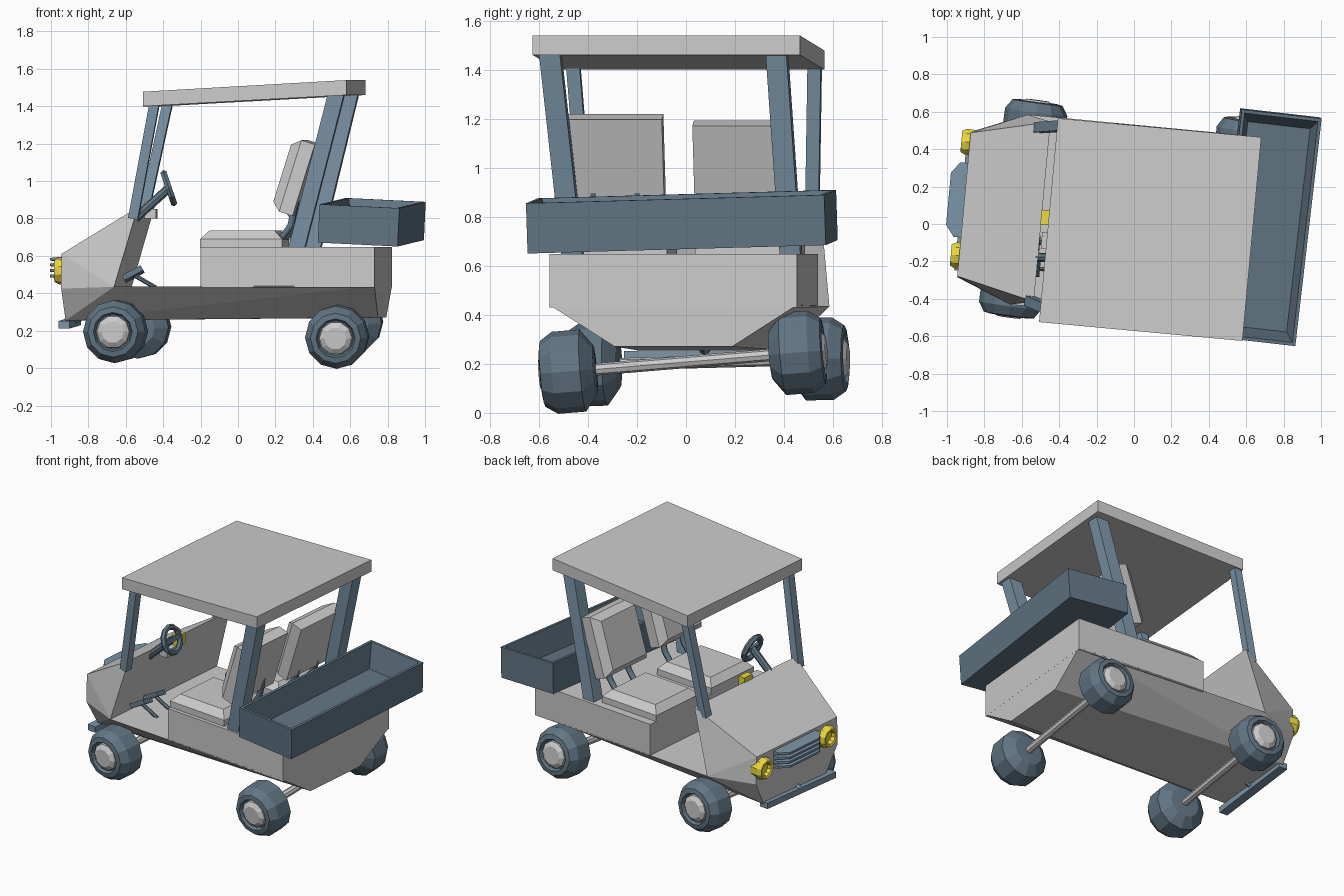
import bpy, bmesh, math
from mathutils import Matrix, Vector

if "Cube" in bpy.data.objects:
    bpy.data.objects.remove(bpy.data.objects["Cube"])

YAW = Matrix.Rotation(math.radians(-5.3), 4, 'Z')   # whole cart sits slightly turned
CEN = 0.02                                          # body centre line


def mat(name, col):
    m = bpy.data.materials.new(name)
    m.diffuse_color = (*col, 1)
    m.use_nodes = True
    m.node_tree.nodes["Principled BSDF"].inputs["Base Color"].default_value = m.diffuse_color
    return m


SLATE = mat("dark_slate", (0.12, 0.18, 0.23))
STEEL = mat("steel_blue", (0.20, 0.30, 0.39))
YELLOW = mat("yellow", (0.85, 0.70, 0.05))


def finish(name, bm, matrix=None, material=None):
    bmesh.ops.recalc_face_normals(bm, faces=bm.faces)
    me = bpy.data.meshes.new(name)
    bm.to_mesh(me)
    bm.free()
    ob = bpy.data.objects.new(name, me)
    bpy.context.collection.objects.link(ob)
    if matrix is not None:
        ob.matrix_world = matrix
    if material:
        me.materials.append(material)
    return ob


def hull(name, pts, matrix=YAW, material=None):
    bm = bmesh.new()
    vs = [bm.verts.new(p) for p in pts]
    bmesh.ops.convex_hull(bm, input=vs)
    bmesh.ops.dissolve_limit(bm, angle_limit=0.01, verts=bm.verts, edges=bm.edges)
    return finish(name, bm, matrix, material)


def sym(pts, c=CEN):
    """(u, half width, z) -> points on both sides of the centre line"""
    return [(u, c + s * w, z) for u, w, z in pts for s in (-1, 1)]


def box(name, size, matrix, material=None):
    bm = bmesh.new()
    bmesh.ops.create_cube(bm, size=1, matrix=Matrix.Diagonal((*size, 1)))
    return finish(name, bm, matrix, material)


def along(p, q, at=0.5):
    """frame with z running from p to q"""
    p, q = Vector(p), Vector(q)
    z = (q - p).normalized()
    x = Vector((1, 0, 0)) if abs(z.x) < 0.9 else Vector((0, 0, 1))
    x = YAW.to_3x3() @ x
    y = z.cross(x).normalized()
    x = y.cross(z)
    m = Matrix((x, y, z)).transposed().to_4x4()
    m.translation = p.lerp(q, at)
    return m


def bar(name, p, q, w, d, material=None):
    return box(name, (w, d, (Vector(q) - Vector(p)).length), along(p, q), material)


def lathe(name, prof, matrix, material=None, n=12):
    """profile of (axial, radius) spun about local z"""
    bm = bmesh.new()
    vs = [bm.verts.new((r, 0, a)) for a, r in prof]
    es = [bm.edges.new(e) for e in zip(vs, vs[1:])]
    bmesh.ops.spin(bm, geom=vs + es, cent=(0, 0, 0), axis=(0, 0, 1),
                   angle=2 * math.pi, steps=n)
    bmesh.ops.remove_doubles(bm, verts=bm.verts, dist=1e-4)
    return finish(name, bm, matrix, material)


def rod(name, p, q, r, material=None, n=8):
    h = (Vector(q) - Vector(p)).length / 2
    return lathe(name, [(-h, 0), (-h, r), (h, r), (h, 0)], along(p, q), material, n)


def pad(name, w, l, skirt, top, inset, matrix):
    pts = [(sx * (l / 2 - i), sy * (w / 2 - i), z)
           for z, i in ((0, 0), (skirt, 0), (top, inset)) for sx in (-1, 1) for sy in (-1, 1)]
    return hull(name, pts, matrix)


# Body: tapered floor pan, wedge hood, seat base
hull("floor_pan", sym([(-0.915, 0.39, 0.425), (-0.62, 0.51, 0.435), (0.778, 0.507, 0.44),
                       (-0.90, 0.30, 0.255), (0.772, 0.24, 0.27)]))
hull("hood", sym([(-0.915, 0.39, 0.425), (-0.915, 0.385, 0.61), (-0.62, 0.51, 0.435),
                  (-0.495, 0.483, 0.86)]))
hull("seat_base", sym([(u, 0.507, z) for u in (-0.156, 0.778) for z in (0.43, 0.648)]))

# Roof
hull("roof", sym([(-0.457, 0.547, 1.40), (-0.457, 0.547, 1.478),
                  (0.635, 0.547, 1.46), (0.635, 0.547, 1.54)], -0.022))

# Roof posts
bar("rear_post_right", (0.31, -0.46, 0.62), (0.53, -0.555, 1.48), 0.085, 0.085, STEEL)
bar("rear_post_left", (0.395, 0.43, 0.62), (0.605, 0.37, 1.48), 0.085, 0.085, STEEL)
bar("front_post_right", (-0.56, -0.41, 0.80), (-0.445, -0.46, 1.42), 0.052, 0.055, STEEL)
bar("front_post_left", (-0.51, 0.515, 0.80), (-0.375, 0.525, 1.42), 0.052, 0.055, STEEL)

# Cargo box: hollowed, slightly tilted
bm = bmesh.new()
bmesh.ops.create_cube(bm, size=1, matrix=Matrix.Diagonal((0.43, 1.225, 0.205, 1)))
top = max(bm.faces, key=lambda f: f.calc_center_median().z)
bmesh.ops.inset_region(bm, faces=[top], thickness=0.025)
floor = bmesh.ops.extrude_discrete_faces(bm, faces=[top])["faces"][0]
for v in floor.verts:
    v.co = Vector((v.co.x * 0.85, v.co.y * 0.92, v.co.z - 0.16))
M = (Matrix.Translation((0.715, -0.017, 0.78)) @ Matrix.Rotation(math.radians(-6.6), 4, 'Z')
     @ Matrix.Rotation(math.radians(1.6), 4, 'X') @ Matrix.Rotation(math.radians(2.8), 4, 'Y'))
finish("cargo_box", bm, M, SLATE)

# Seats with curved back brackets
for side, v, drop in (("right", -0.257, 0), ("left", 0.268, 0.025)):
    pad(f"seat_cushion_{side}", 0.41, 0.44, 0.045, 0.09, 0.045,
        YAW @ Matrix.Translation((0.06, v, 0.645)))
    pad(f"seat_back_{side}", 0.40, 0.40, 0.075, 0.125, 0.04,
        YAW @ Matrix.Translation((0.395, v, 1.005 - drop))
        @ Matrix.Rotation(math.radians(-72.6), 4, 'Y'))
    for k, off in enumerate((-0.09, 0.09)):
        cu = bpy.data.curves.new("bracket", 'CURVE')
        cu.dimensions = '3D'
        cu.bevel_depth, cu.bevel_resolution = 0.02, 1
        path = [(0.20, 0.68), (0.27, 0.70), (0.315, 0.76), (0.345, 0.90)]
        sp = cu.splines.new('POLY')
        sp.points.add(len(path) - 1)
        for pt, (u, z) in zip(sp.points, path):
            pt.co = (u, v + off, z, 1)
        cu.materials.append(SLATE)
        ob = bpy.data.objects.new(f"seat_bracket_{side}_{k}", cu)
        ob.matrix_world = YAW
        bpy.context.collection.objects.link(ob)

# Axles, tyres and hubs
TYRE = [(-0.115, 0), (-0.11, 0.10), (-0.06, 0.168), (0.055, 0.168), (0.105, 0.135),
        (0.11, 0.105), (0.085, 0.095), (0.085, 0)]
HUB = [(0.07, 0), (0.07, 0.092), (0.10, 0.088), (0.118, 0.06), (0.118, 0)]
for end, R, L in (("front", (-0.655, -0.382, 0.196), (-0.53, 0.545, 0.22)),
                  ("rear", (0.53, -0.48, 0.168), (0.605, 0.455, 0.245))):
    rod(f"{end}_axle", R, L, 0.025)
    for side, p, q in (("right", L, R), ("left", R, L)):
        m = along(p, q, 1)
        lathe(f"{end}_{side}_tyre", TYRE, m, SLATE)
        lathe(f"{end}_{side}_hub", HUB, m, None, 10)

# Grille slats
for i in range(4):
    z = 0.475 + i * 0.03
    hull(f"grille_slat_{i}", sym([(-0.90, 0.20, z), (-0.90, 0.20, z + 0.03),
                                  (-0.955, 0.20, z + 0.028), (-0.955, 0.20, z + 0.012),
                                  (-1.0, 0.14, z + 0.024), (-1.0, 0.14, z + 0.010)], 0.043),
         YAW, STEEL)

# Headlights: cups with recessed lens
for side, v in (("right", -0.255), ("left", 0.355)):
    m = YAW @ Matrix.Translation((-0.90, v, 0.52)) @ Matrix.Rotation(math.radians(-90), 4, 'Y')
    lathe(f"headlight_{side}", [(-0.02, 0), (-0.02, 0.07), (0.035, 0.073), (0.06, 0.06),
                                (0.055, 0.045), (0.03, 0.04), (0.03, 0)], m, YELLOW, 10)

# Front bumper
bar("bumper", (-0.93, -0.25, 0.232), (-0.868, 0.40, 0.25), 0.06, 0.04, STEEL)
rod("bumper_mount", (-0.92, 0.08, 0.24), (-0.84, 0.075, 0.28), 0.025, STEEL)

# Steering column and wheel
hub, base = (-0.37, -0.185, 0.962), (-0.55, -0.175, 0.80)
rod("steering_column", base, hub, 0.024, SLATE)
bpy.ops.mesh.primitive_torus_add(major_segments=12, minor_segments=6,
                                 major_radius=0.082, minor_radius=0.019)
wheel = bpy.context.object
wheel.name = "steering_wheel"
wheel.matrix_world = along((-0.45, -0.185, 0.935), hub, 1)
wheel.data.materials.append(SLATE)
box("steering_spoke", (0.03, 0.16, 0.02), wheel.matrix_world.copy(), SLATE)

# Dash details
box("dash_block", (0.06, 0.09, 0.05), Matrix.Translation((-0.465, -0.09, 0.825)) @ YAW)
box("dash_switch", (0.045, 0.08, 0.07), Matrix.Translation((-0.475, 0.035, 0.855)) @ YAW, YELLOW)

# Pedals
for k, y in enumerate((-0.10, -0.24)):
    bar(f"pedal_{k}", (-0.61, y, 0.475), (-0.51, y, 0.53), 0.03, 0.085, SLATE)
    rod(f"pedal_arm_{k}", (-0.56, y, 0.50), (-0.44, y, 0.43), 0.012, SLATE, 6)
